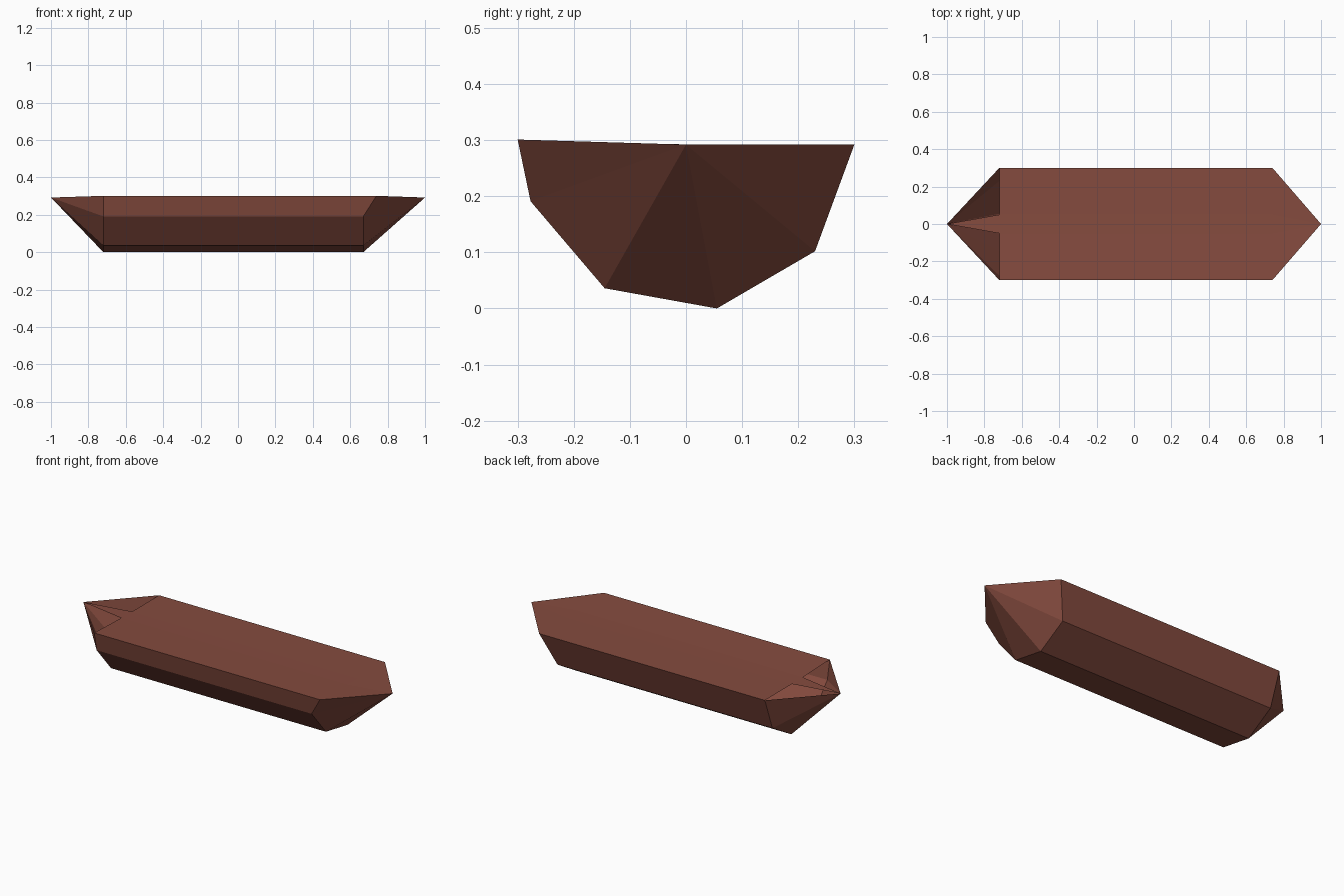
import bpy, bmesh

if "Cube" in bpy.data.objects:
    bpy.data.objects.remove(bpy.data.objects["Cube"])

# One flat colour
mat = bpy.data.materials.new("red brown bark")
mat.diffuse_color = (0.235, 0.071, 0.049, 1)
mat.use_nodes = True
mat.node_tree.nodes["Principled BSDF"].inputs["Base Color"].default_value = mat.diffuse_color

# Cross-section (y, z): rim, round the faceted belly, other rim, then two deck points
belly = [(-0.3, 0.301), (-0.277, 0.191), (-0.145, 0.036),
         (0.055, 0.0), (0.23, 0.102), (0.3, 0.292)]
deck = [(0.05, 0.292), (-0.05, 0.293)]
section = belly + deck
n, last = len(section), len(belly) - 1
TIP_Z = 0.292

bm = bmesh.new()


def ring(x_belly, x_top):
    """Cross-section ring; rim and deck points may sit further out."""
    return [bm.verts.new((x_belly if 0 < i < last else x_top, y, z))
            for i, (y, z) in enumerate(section)]


left = ring(-0.72, -0.72)
right = ring(0.67, 0.74)
tip_l = bm.verts.new((-1, 0, TIP_Z))
tip_r = bm.verts.new((1, 0, TIP_Z))

for i in range(n):
    j = (i + 1) % n
    # long sides and deck
    bm.faces.new((left[i], left[j], right[j], right[i]))
    # closed pointed end
    bm.faces.new((right[i], right[j], tip_r))
    # other pointed end: open on top except for the narrow centre strip
    if i < last or i == n - 2:
        bm.faces.new((left[j], left[i], tip_l))

# Orient every face outwards
bmesh.ops.recalc_face_normals(bm, faces=bm.faces[:])
bm.normal_update()
if min(bm.faces, key=lambda f: f.calc_center_median().z).normal.z > 0:
    bmesh.ops.reverse_faces(bm, faces=bm.faces[:])

mesh = bpy.data.meshes.new("hull")
bm.to_mesh(mesh)
bm.free()
mesh.materials.append(mat)
hull = bpy.data.objects.new("hull", mesh)
bpy.context.collection.objects.link(hull)
